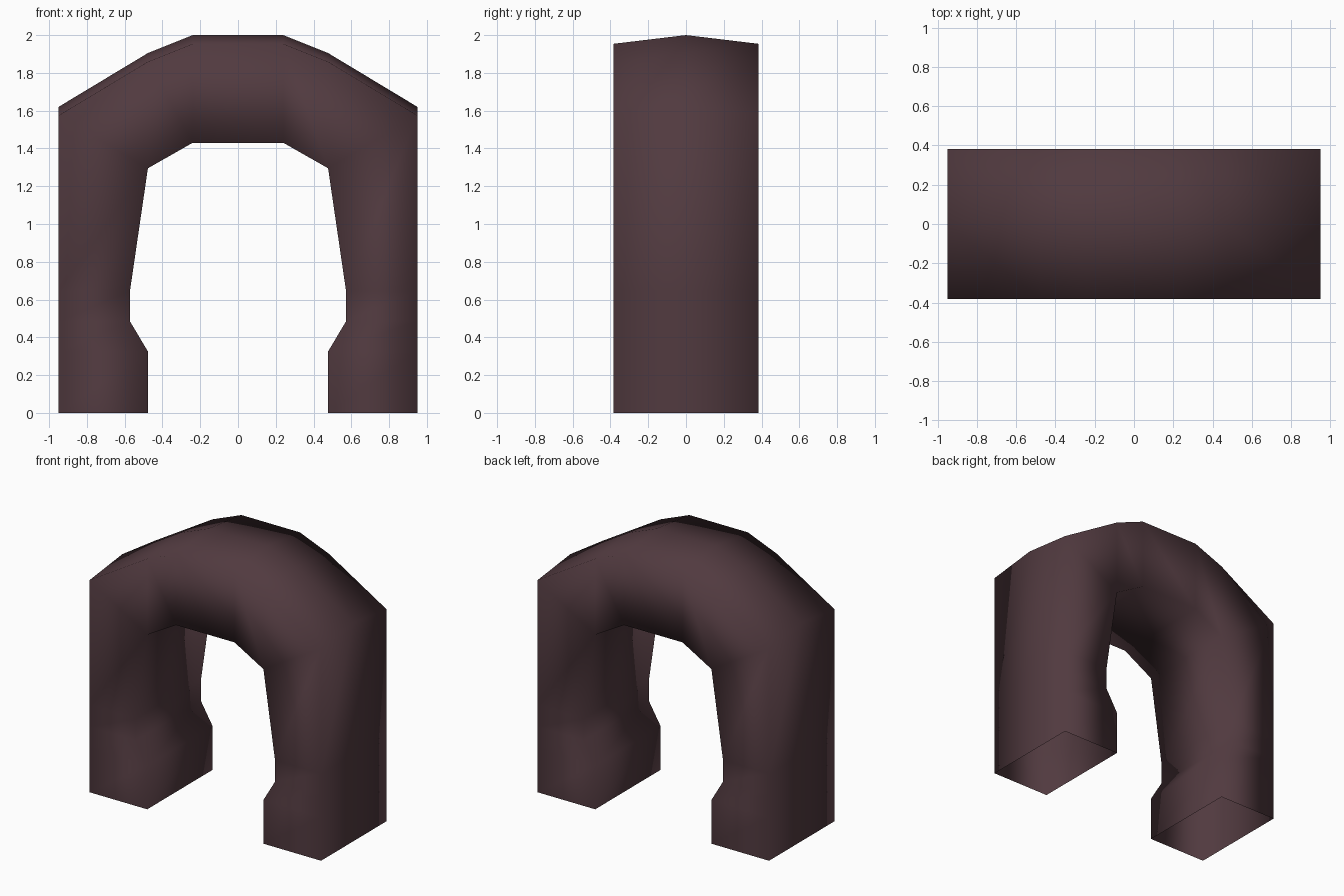
import bpy, bmesh

if "Cube" in bpy.data.objects:
    bpy.data.objects.remove(bpy.data.objects["Cube"])

HALF_DEPTH = 0.383
RIDGE_DROP = 0.046

# Right half of the arch: outer (x, z), inner (x, z), does the outside have a raised ridge
half = [
    ((0.95, 0.00), (0.477, 0.00), False),
    ((0.95, 0.325), (0.477, 0.325), False),
    ((0.95, 0.485), (0.572, 0.485), False),
    ((0.95, 0.645), (0.572, 0.645), False),
    ((0.95, 1.62), (0.477, 1.295), True),
    ((0.477, 1.905), (0.477, 1.295), True),
    ((0.24, 2.00), (0.24, 1.43), True),
]
mirrored = [((-o[0], o[1]), (-i[0], i[1]), r) for o, i, r in reversed(half)]

# Five-sided rings swept from one foot over the top to the other
bm = bmesh.new()
rings = []
for (ox, oz), (ix, iz), ridged in half + mirrored:
    edge_z = oz - (RIDGE_DROP if ridged else 0)
    points = [(ox, -HALF_DEPTH, edge_z), (ox, 0, oz), (ox, HALF_DEPTH, edge_z),
              (ix, HALF_DEPTH, iz), (ix, -HALF_DEPTH, iz)]
    rings.append([bm.verts.new(p) for p in points])
for a, b in zip(rings, rings[1:]):
    for k in range(5):
        n = (k + 1) % 5
        bm.faces.new((a[k], a[n], b[n], b[k]))

# Shared inner corners are merged; the feet stay open underneath
bmesh.ops.remove_doubles(bm, verts=bm.verts[:], dist=0.0005)
bmesh.ops.recalc_face_normals(bm, faces=bm.faces[:])
for f in bm.faces:
    f.smooth = True

mesh = bpy.data.meshes.new("arch")
bm.to_mesh(mesh)
bm.free()
arch = bpy.data.objects.new("arch", mesh)
bpy.context.collection.objects.link(arch)

# Single dark plum brown colour
mat = bpy.data.materials.new("dark plum brown")
mat.diffuse_color = (0.082, 0.042, 0.050, 1)
mat.use_nodes = True
mat.node_tree.nodes["Principled BSDF"].inputs["Base Color"].default_value = mat.diffuse_color
mesh.materials.append(mat)
